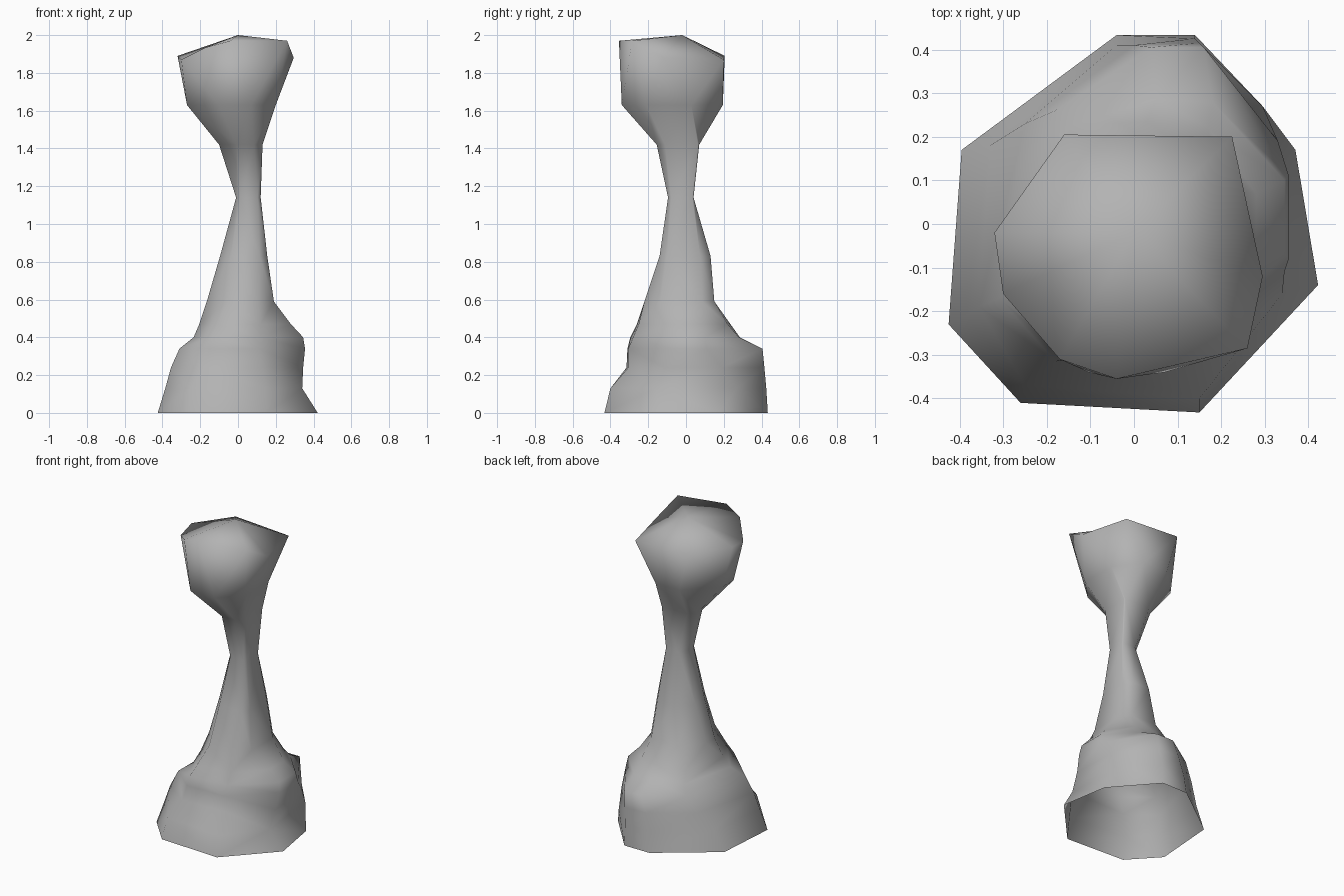
import bpy, bmesh, math
from mathutils import Vector

if "Cube" in bpy.data.objects:
    bpy.data.objects.remove(bpy.data.objects["Cube"])

# outline directions: right, right-back, back, back-left, left, left-front, front, front-right
DIRS = [Vector((math.cos(math.radians(a)), math.sin(math.radians(a))))
        for a in (0, 35, 90, 135, 180, 215, 270, 315)]


def cross(i, si, j, sj):
    """Point where two outline lines meet."""
    a, b = DIRS[i % 8], DIRS[j % 8]
    d = a.x * b.y - a.y * b.x
    return Vector(((si * b.y - sj * a.y) / d, (a.x * sj - b.x * si) / d))


def ring(z, *reach):
    """Eight-sided section from its reach in each direction."""
    s = list(reach)
    for i in range(8):
        limit = DIRS[i].dot(cross(i - 1, s[i - 1], i + 1, s[(i + 1) % 8]))
        s[i] = min(s[i], limit - 0.004)
    pts = [cross(i, s[i], i + 1, s[(i + 1) % 8]) for i in range(8)]
    return [(p.x, p.y, z) for p in pts]


def outline(z, *pts):
    """Section from its corner points."""
    return [(x, y, z) for x, y in pts]


# head rim
rim = [(.295, -.12, 1.88), (.225, .20, 1.87), (-.16, .205, 1.89), (-.32, -.02, 1.89),
       (-.30, -.16, 1.87), (-.17, -.31, 1.935), (-.04, -.355, 1.97), (.26, -.285, 1.97)]

sections = [
    # open base and lumpy foot with a ledge at the back right
    outline(0, (.37, .17), (.14, .433), (-.04, .433), (-.395, .17),
            (-.425, -.23), (-.26, -.41), (.15, -.432), (.422, -.14)),
    outline(.13, (.295, .27), (.14, .425), (-.04, .41), (-.33, .18),
            (-.385, -.21), (-.25, -.37), (.15, -.40), (.34, -.16)),
    outline(.24, (.33, .19), (.15, .415), (.0, .41), (-.25, .23),
            (-.355, -.19), (-.18, -.315), (.13, -.305), (.345, -.11)),
    outline(.34, (.355, .11), (.16, .405), (.04, .405), (-.18, .26),
            (-.31, -.17), (-.15, -.31), (.11, -.305), (.355, -.08)),
    outline(.40, (.345, .10), (.18, .28), (.05, .285), (-.15, .225),
            (-.235, -.12), (-.14, -.295), (.12, -.28), (.345, -.07)),
    outline(.47, (.28, .07), (.17, .22), (.03, .235), (-.13, .185),
            (-.205, -.09), (-.11, -.26), (.12, -.25), (.28, -.07)),
    # tapering neck
    ring(.59, .19, .205, .15, .135, .165, .17, .22, .23),
    ring(.83, .155, .17, .13, .095, .095, .11, .14, .18),
    ring(1.14, .12, .118, .04, .01, .01, .045, .095, .14),
    ring(1.42, .13, .15, .07, .09, .10, .095, .155, .17),
    # head
    ring(1.63, .20, .18, .195, .20, .27, .28, .34, .29),
    rim,
]

bm = bmesh.new()
rows = [[bm.verts.new(p) for p in sec] for sec in sections]
for lo, hi in zip(rows, rows[1:]):
    for i in range(8):
        j = (i + 1) % 8
        bm.faces.new((lo[i], lo[j], hi[j], hi[i]))
# low peak on top of the head
peak = bm.verts.new((0, -.02, 2))
for i in range(8):
    bm.faces.new((rows[-1][i], rows[-1][(i + 1) % 8], peak))
bmesh.ops.triangulate(bm, faces=[f for f in bm.faces if len(f.verts) == 4])
for f in bm.faces:
    f.smooth = True

mesh = bpy.data.meshes.new("rock_pillar")
bm.to_mesh(mesh)
bm.free()
pillar = bpy.data.objects.new("rock_pillar", mesh)
bpy.context.collection.objects.link(pillar)

stone = bpy.data.materials.new("grey stone")
stone.diffuse_color = (.45, .45, .45, 1)
stone.use_nodes = True
stone.node_tree.nodes["Principled BSDF"].inputs["Base Color"].default_value = stone.diffuse_color
mesh.materials.append(stone)
